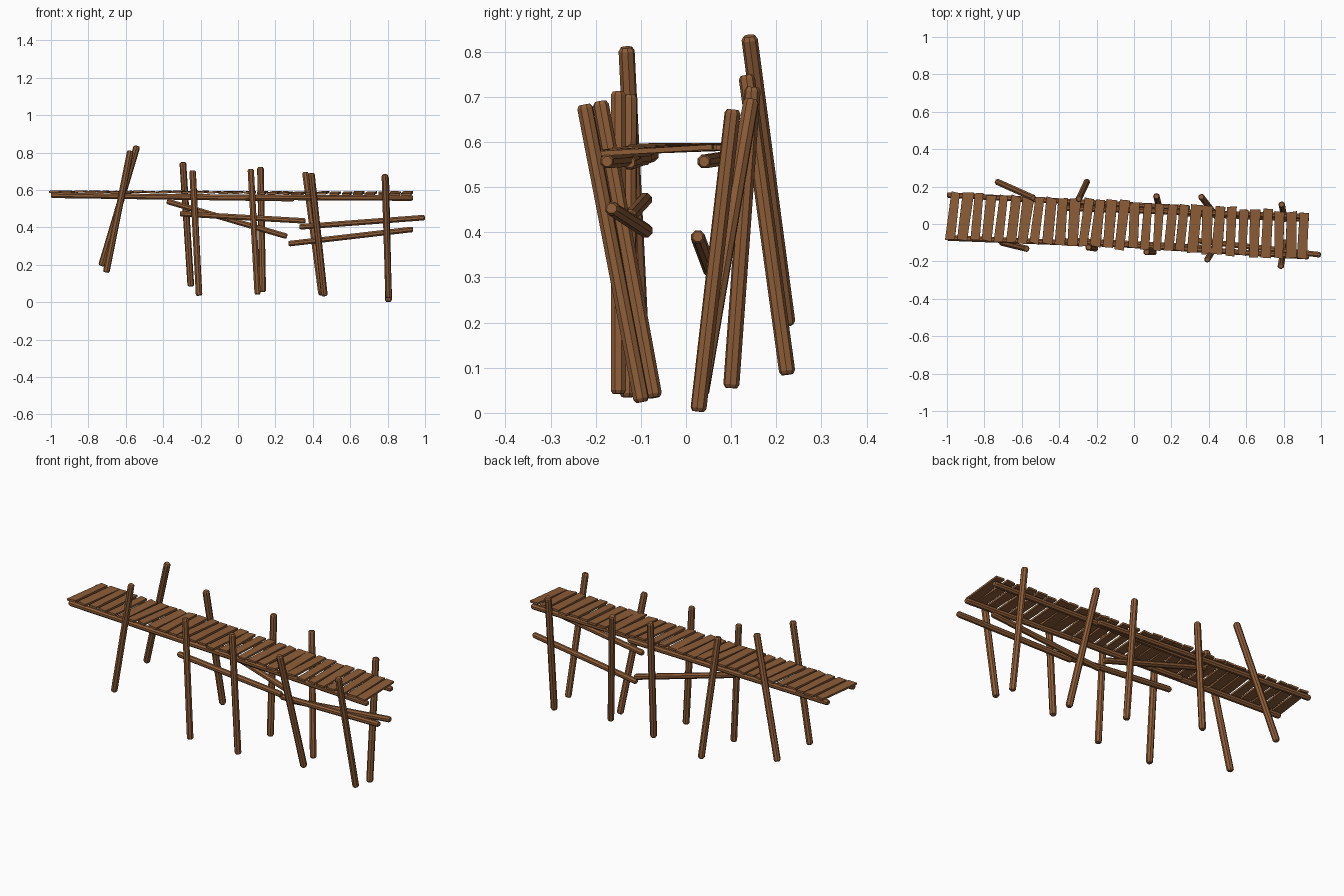
import bpy, bmesh, math, random
from mathutils import Vector, Matrix

if "Cube" in bpy.data.objects:
    bpy.data.objects.remove(bpy.data.objects["Cube"])

random.seed(4)
wood = bpy.data.materials.new("weathered brown wood")
wood.diffuse_color = (0.27, 0.11, 0.04, 1)
wood.use_nodes = True
wood.node_tree.nodes["Principled BSDF"].inputs["Base Color"].default_value = wood.diffuse_color


def finish(bm, name):
    bmesh.ops.recalc_face_normals(bm, faces=bm.faces)
    me = bpy.data.meshes.new(name)
    bm.to_mesh(me)
    bm.free()
    me.materials.append(wood)
    ob = bpy.data.objects.new(name, me)
    bpy.context.collection.objects.link(ob)
    return ob


def pole(name, a, b, r=0.018, sides=8):
    """Round timber from a to b with chamfered ends."""
    a, b = Vector(a), Vector(b)
    d = b - a
    length = d.length
    rot = d.to_track_quat('Z', 'Y').to_matrix().to_4x4()
    bm = bmesh.new()
    rings = []
    for t, k in ((0, 0.72), (0.008, 1), (length - 0.008, 1), (length, 0.72)):
        rings.append([bm.verts.new((r * k * math.cos(2 * math.pi * (i + 0.5) / sides),
                                    r * k * math.sin(2 * math.pi * (i + 0.5) / sides), t))
                      for i in range(sides)])
    for lo, hi in zip(rings, rings[1:]):
        for i in range(sides):
            j = (i + 1) % sides
            bm.faces.new((lo[i], lo[j], hi[j], hi[i]))
    bm.faces.new(rings[0])
    bm.faces.new(rings[-1])
    bm.transform(Matrix.Translation(a) @ rot)
    return finish(bm, name)


# Posts: (bottom, top), front then back of each pair
posts = [
    ((-0.705, -0.10, 0.16), (-0.575, -0.132, 0.81)),
    ((-0.73, 0.225, 0.195), (-0.54, 0.14, 0.835)),
    ((-0.208, -0.13, 0.035), (-0.243, -0.125, 0.705)),
    ((-0.252, 0.225, 0.085), (-0.295, 0.134, 0.748)),
    ((0.105, -0.15, 0.042), (0.068, -0.15, 0.712)),
    ((0.132, 0.10, 0.055), (0.12, 0.148, 0.722)),
    ((0.462, -0.07, 0.034), (0.392, -0.19, 0.69)),
    ((0.447, 0.033, 0.04), (0.36, 0.145, 0.695)),
    ((0.806, -0.098, 0.024), (0.785, -0.225, 0.683)),
    ((0.805, 0.027, 0.003), (0.79, 0.104, 0.672)),
]
for i, (bot, top) in enumerate(posts):
    pole(f"{'back' if i % 2 else 'front'}_post_{i // 2 + 1}", bot, top)

# Stringers under the deck, overlapping in the middle
pole("back_stringer_left", (-1, 0.155, 0.572), (0.30, 0.085, 0.554), 0.016)
pole("front_stringer_left", (-1, -0.075, 0.572), (0.30, -0.125, 0.554), 0.016)
pole("back_stringer_right", (-0.38, 0.085, 0.564), (0.935, 0.04, 0.557), 0.016)
pole("front_stringer_right", (-0.38, -0.09, 0.564), (0.935, -0.175, 0.557), 0.016)

# Loose braces
pole("back_brace_left", (-0.38, 0.095, 0.54), (0.262, 0.08, 0.352), 0.016)
pole("front_brace_left", (-0.31, -0.09, 0.473), (0.36, -0.125, 0.435), 0.016)
pole("front_brace_right", (0.33, -0.088, 0.403), (0.998, -0.165, 0.453), 0.016)
pole("back_brace_right", (0.27, 0.055, 0.313), (0.935, 0.026, 0.39), 0.016)

# Deck planks with slightly uneven corners, turn and tilt
count = 30
for i in range(count):
    t = i / (count - 1)
    x = -0.968 + 1.872 * t
    y = 0.042 - 0.085 * t - 0.022 * t * t
    z = 0.592 - 0.011 * t + random.uniform(-0.002, 0.002)
    bm = bmesh.new()
    bmesh.ops.create_cube(bm, size=1)
    width = random.uniform(0.046, 0.056)
    bmesh.ops.scale(bm, verts=bm.verts, vec=(width, random.uniform(0.245, 0.262), 0.011))
    for v in bm.verts:
        if v.co.z > 0:
            dx, dy = random.uniform(-0.004, 0.004), random.uniform(-0.006, 0.006)
            low = min((w for w in bm.verts if w.co.z < 0),
                      key=lambda w: (w.co - v.co).length)
            for w in (v, low):
                w.co.x += dx
                w.co.y += dy
    turn = math.radians(-6 + 3 * t + random.uniform(-2.5, 2.5))
    roll = math.radians(3.0 * t * t + random.uniform(-0.5, 0.5))
    bm.transform(Matrix.Translation((x, y, z)) @ Matrix.Rotation(turn, 4, 'Z')
                 @ Matrix.Rotation(roll, 4, 'X')
                 @ Matrix.Rotation(math.radians(random.uniform(-3, 3)), 4, 'Y'))
    finish(bm, f"deck_plank_{i + 1}")
